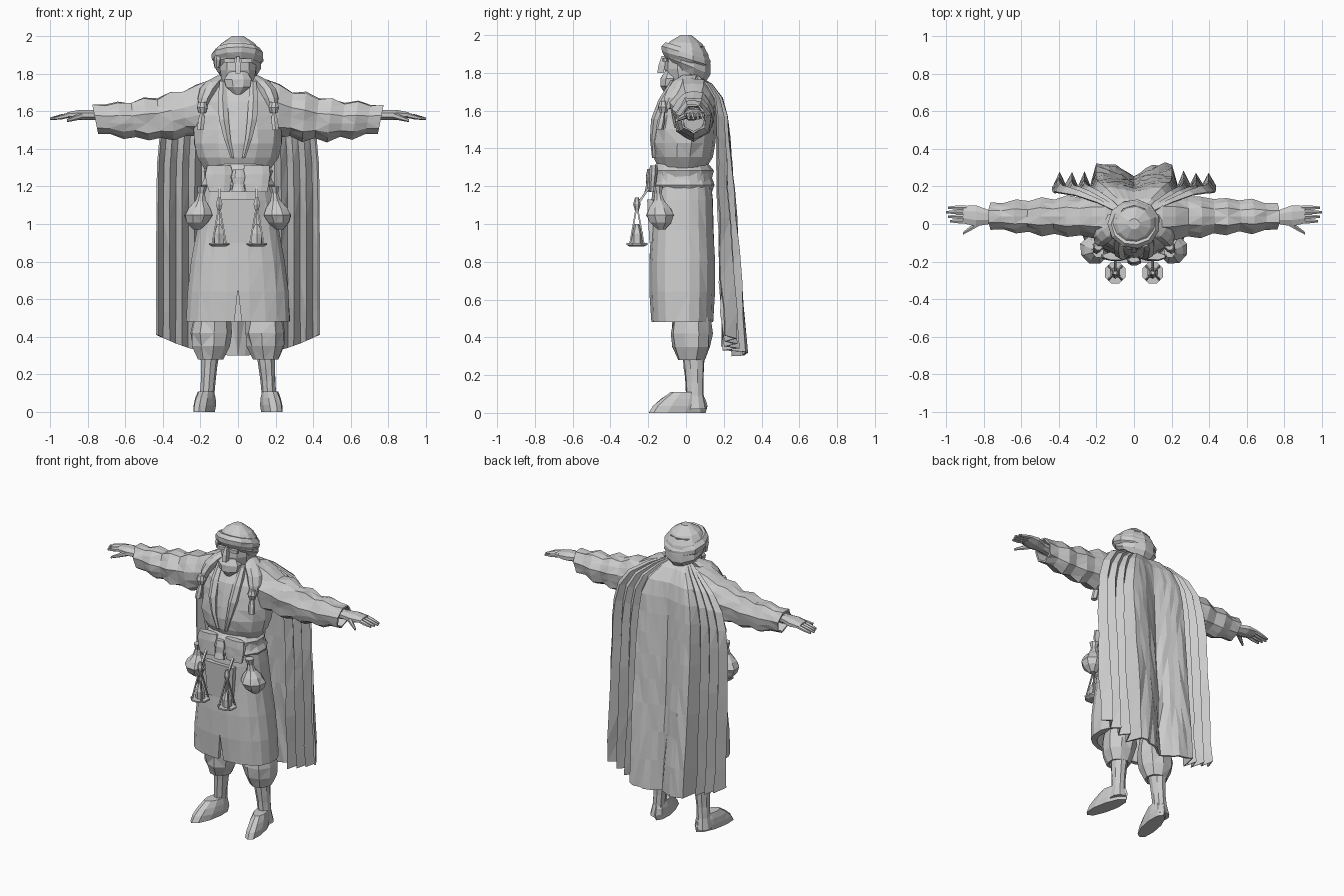
import bpy
import bmesh
import math
import random
from mathutils import Vector

random.seed(4)
if "Cube" in bpy.data.objects:
    bpy.data.objects.remove(bpy.data.objects["Cube"], do_unlink=True)

# One plain clay colour for everything
clay = bpy.data.materials.new("light grey clay")
clay.use_nodes = True
clay_colour = (0.6, 0.6, 0.6, 1)
clay.diffuse_color = clay_colour
clay.node_tree.nodes["Principled BSDF"].inputs["Base Color"].default_value = clay_colour


def finish(name, bm):
    """Turn a bmesh into a flat-shaded object."""
    bmesh.ops.recalc_face_normals(bm, faces=bm.faces[:])
    mesh = bpy.data.meshes.new(name)
    bm.to_mesh(mesh)
    bm.free()
    mesh.materials.append(clay)
    obj = bpy.data.objects.new(name, mesh)
    bpy.context.collection.objects.link(obj)
    return obj


def blend(value, t):
    """A constant, or a (start, end) pair mixed along the part."""
    if isinstance(value, tuple):
        return value[0] + (value[1] - value[0]) * t
    return value


def loft(name, start, end, widths, flat=1, sides=8, axis="z", side=1, bend=(0, 0, 0),
         tilt=0, jitter=0.0, square=1, pleat=0.0, splay=0.0, hollow=False):
    """Skin evenly spaced rings from start to end; flat is the depth to width ratio."""
    start, end, bend = Vector(start), Vector(end), Vector(bend)
    stations = [(i / (len(widths) - 1), width) for i, width in enumerate(widths)]
    if hollow:  # turn the hem inwards so the end reads as open cloth
        stations += [(1, widths[-1] * 0.85), (0.8, widths[-1] * 0.8)]
    bm = bmesh.new()
    loops = []
    for t, width in stations:
        centre = start.lerp(end, t) + bend * math.sin(math.pi * t)
        loop = []
        for i in range(sides):
            angle = math.tau * (i + 0.5) / sides
            radius = width * (1 + pleat * (-1) ** i + random.uniform(-jitter, jitter))
            c, s = math.cos(angle), math.sin(angle)
            c = math.copysign(abs(c) ** square, c) * radius
            s = math.copysign(abs(s) ** square, s) * radius * blend(flat, t)
            lean = blend(tilt, t) * s
            offset = Vector((c - splay * s, s, -lean) if axis == "z" else (lean, c, s))
            point = centre + offset
            point.x *= side
            loop.append(bm.verts.new(point))
        loops.append(loop)
    for low, high in zip(loops, loops[1:]):
        for i in range(sides):
            j = (i + 1) % sides
            bm.faces.new((low[i], low[j], high[j], high[i]))
    bm.faces.new(loops[0])
    bm.faces.new(loops[-1])
    if jitter:
        bmesh.ops.triangulate(bm, faces=[f for f in bm.faces if len(f.verts) == 4])
    return finish(name, bm)


def pair(name, start, end, widths, **options):
    """Loft the same part on the left and the right."""
    for label, side in (("left", 1), ("right", -1)):
        loft(f"{label}_{name}", start, end, widths, side=side, **options)


# Torso, blousing out over the waist, with lapels and collar
loft("robe_torso", (0, -.02, 1.28), (0, .02, 1.8), (.17, .22, .24, .24, .23, .21, .15, .06),
     flat=.7, sides=14, jitter=.03)
pair("lapel", (.08, -.06, 1.76), (.03, -.17, 1.35), (.02, .03, .03, .02, .01),
     bend=(.02, -.04, 0), sides=6)
loft("collar", (0, .01, 1.7), (0, .02, 1.78), (.12, .1, .08), flat=.85, tilt=-.3, sides=10, jitter=.03)

# Skirt of the robe with a front slit
skirt = loft("robe_skirt", (0, -.02, 1.29), (0, -.02, .48), (.17, .2, .22, .25, .27, .28),
             flat=(.87, .59), sides=20, square=.82, jitter=.01, hollow=True)
slit = loft("slit_cutter", (0, -.19, .46), (0, -.19, .65), (.03, .001), flat=(2, 50), sides=4)
slit.hide_render = True
slit.hide_viewport = True
cut = skirt.modifiers.new("front slit", "BOOLEAN")
cut.operation = "DIFFERENCE"
cut.object = slit

# Sash, folds, knot and front panel
loft("sash", (0, -.02, 1.32), (0, -.02, 1.17), (.16, .19, .18, .2, .18), flat=.87, sides=14, jitter=.02)
pair("sash_fold", (.1, -.17, 1.31), (.1, -.18, 1.17), (.07, .08, .07, .06), flat=.3, jitter=.06)
loft("sash_knot", (0, -.19, 1.29), (0, -.2, 1.17), (.03, .04, .03, .04), flat=.5, jitter=.08)
loft("front_panel", (0, -.19, 1.13), (0, -.18, .9), (.15, .13), flat=.15, sides=4)

# Round drawstring pouches
pair("pouch", (.19, -.15, 1.2), (.22, -.13, .97), (.03, .02, .03, .06, .08, .06, .02), jitter=.05)

# Hanging pans on strings
pan_x, pan_y, knob_z, pan_z = .1, -.26, 1.1, .9
pair("pan_hanger", (pan_x, -.19, 1.2), (pan_x, pan_y, knob_z), (.01, .01), sides=4)
pair("pan_knob", (pan_x, pan_y, 1.14), (pan_x, pan_y, 1.07), (.01, .02, .01), sides=6)
for number in range(4):
    turn = math.tau * (number + .5) / 4
    rim = (pan_x + math.cos(turn) * .05, pan_y + math.sin(turn) * .05, pan_z)
    pair(f"pan_string_{number}", (pan_x, pan_y, knob_z), rim, (.006, .006), sides=4)
pair("pan", (pan_x, pan_y, pan_z), (pan_x, pan_y, .88), (.06, .06, .04))
pair("pan_weight", (pan_x, pan_y, 1), (pan_x, pan_y, pan_z), (.01, .03, .03), sides=6, jitter=.1)

# Sleeves, bunched into folds, with open cuffs
pair("sleeve", (.08, .04, 1.65), (.76, .04, 1.56),
     (.09, .12, .12, .1, .11, .09, .1, .08, .09, .07, .07), flat=(1.2, 1.1), bend=(0, 0, -.04),
     axis="x", sides=14, tilt=(0, .2), pleat=.04, jitter=.06, hollow=True)

# Hands with separate fingers and thumb
pair("hand", (.7, .03, 1.58), (.91, .05, 1.58), (.04, .04, .06, .05), flat=(.9, .3), axis="x")
for number in range(4):
    y = .015 + number * .024
    tip = 1 - abs(number - 2) * .01
    pair(f"finger_{number}", (.89, y, 1.58), (tip, y, 1.56), (.013, .013, .007), axis="x", sides=6)
pair("thumb", (.82, .01, 1.58), (.91, -.05, 1.55), (.02, .015, .008), axis="x", sides=6)

# Shawl over the shoulders, with clasp and tassel
pair("shawl", (.08, .02, 1.79), (.19, -.1, 1.61), (.03, .05, .05, .04, .02),
     flat=1.2, bend=(.02, 0, .02), jitter=.08)
pair("clasp", (.19, -.12, 1.65), (.19, -.12, 1.59), (.02, .03, .02), jitter=.08)
pair("tassel", (.19, -.12, 1.6), (.2, -.14, 1.5), (.01, .02, .02), sides=6)


def pleat_depth(column, half):
    """Smooth rounded back panel, then sharp alternating pleats at the sides."""
    across = abs(column) / half
    if across < .5:
        return -.045 + .075 * math.sin(min(across / .4, 1) * math.pi / 2)
    return -.09 if column % 2 else -.02


# Cloak: a pleated sheet flaring from the neck down to the hem
bm = bmesh.new()
half, row_count = 13, 12
grid = []
for row in range(row_count):
    t = (row / (row_count - 1)) ** 1.5
    width = .43 * (1 - .8 * math.exp(-14 * t))
    depth = .19 + .1 * t - .13 * math.exp(-25 * t)
    line = []
    for column in range(-half, half + 1):
        across = column / half
        fold = (pleat_depth(column, half) + random.uniform(-.01, .01)) * math.sqrt(t)
        rise = .11 * across ** 2 * t ** 6
        line.append(bm.verts.new((across * width, depth + fold, 1.78 - 1.48 * t + rise)))
    grid.append(line)
for upper, lower in zip(grid, grid[1:]):
    for i in range(half * 2):
        bm.faces.new((upper[i], upper[i + 1], lower[i + 1], lower[i]))
bmesh.ops.triangulate(bm, faces=bm.faces[:])
cloak = finish("cloak", bm)
cloth = cloak.modifiers.new("cloth thickness", "SOLIDIFY")
cloth.thickness = .012
cloth.offset = 0

# Baggy trousers and boots turned slightly outwards
pair("trouser_leg", (.14, .03, .56), (.15, .03, .28), (.09, .1, .11, .1, .07),
     sides=9, jitter=.07, hollow=True)
pair("boot_shaft", (.15, .04, .31), (.17, .05, .02), (.05, .045, .04, .04, .05),
     flat=1.2, sides=9, jitter=.04)
pair("boot_foot", (.17, 0, .11), (.18, -.05, 0), (.04, .05, .054, .05), flat=(2, 3),
     sides=10, jitter=.03, splay=.2)

# Head, beard, nose and brows
loft("head", (0, .01, 1.7), (0, 0, 1.94), (.06, .09, .1, .1, .1), bend=(0, -.02, 0), sides=10)
loft("beard", (0, -.1, 1.69), (0, -.08, 1.81), (.02, .07, .08, .05), flat=.65, jitter=.04)
loft("nose", (0, -.135, 1.8), (0, -.12, 1.89), (.02, .02, .01), flat=1.2, sides=4)
pair("brow", (.045, -.11, 1.86), (.045, -.11, 1.88), (.035, .035), flat=.4, sides=6)

# Turban: tilted cap, wrapped band and side knot
loft("turban_cap", (0, .01, 1.8), (0, 0, 2), (.1, .13, .13, .12, .09, .03),
     flat=.95, tilt=(.5, 0), sides=11, jitter=.02)
loft("turban_band", (0, 0, 1.85), (0, 0, 1.93), (.12, .14, .14, .12),
     flat=.93, tilt=.3, sides=11, jitter=.02)
loft("turban_knot", (.11, -.04, 1.83), (.1, -.04, 1.92), (.015, .025, .02), flat=1.7, side=-1, jitter=.06)
